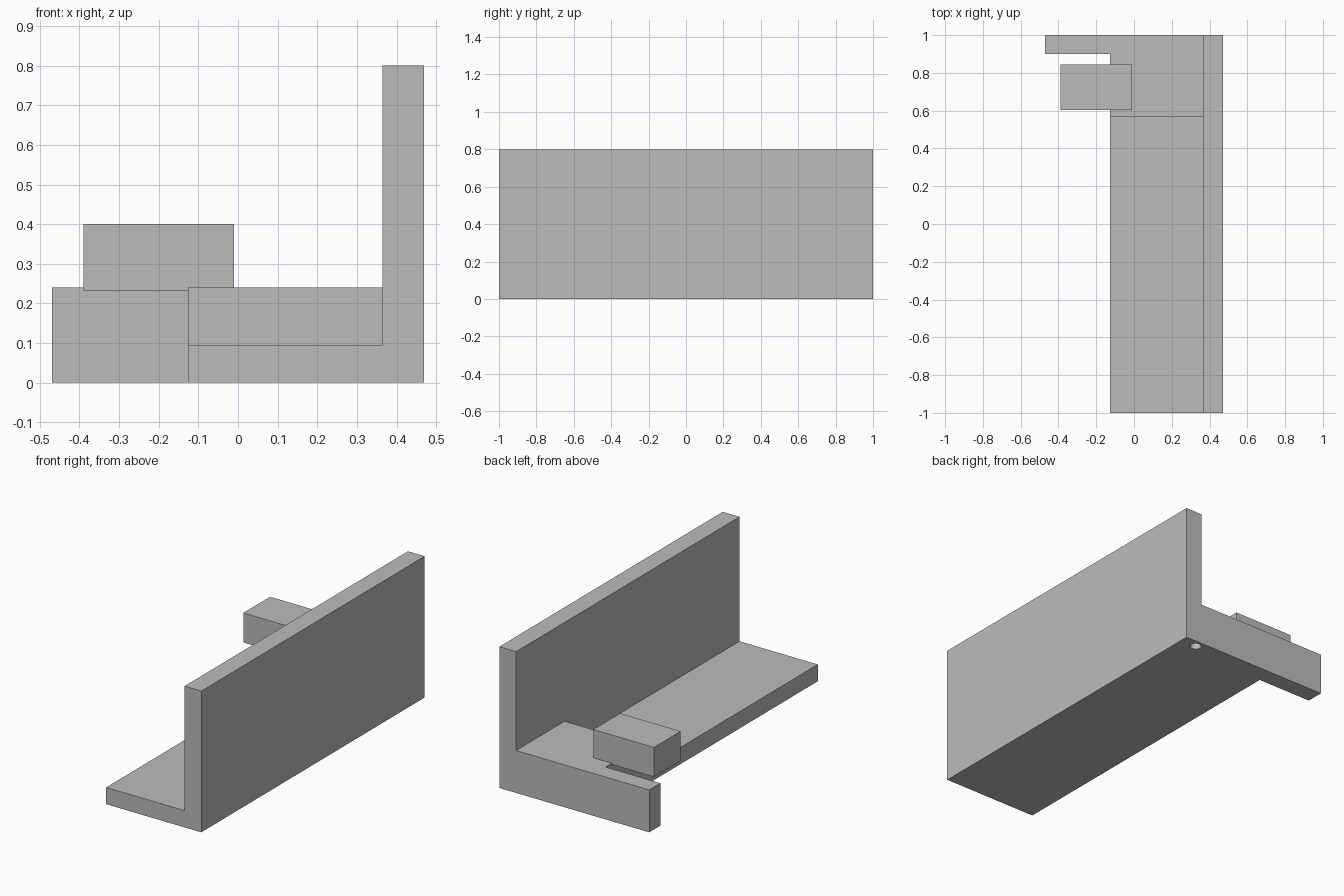
import bpy
import bmesh
from mathutils import Matrix, Vector

default = bpy.data.objects.get("Cube")
if default:
    bpy.data.objects.remove(default, do_unlink=True)

grey = bpy.data.materials.new("plain_grey")
grey.use_nodes = True
colour = (0.5, 0.5, 0.5, 1)
grey.diffuse_color = colour
grey.node_tree.nodes["Principled BSDF"].inputs["Base Color"].default_value = colour


def finish(name, bm):
    mesh = bpy.data.meshes.new(name)
    bm.to_mesh(mesh)
    bm.free()
    mesh.materials.append(grey)
    obj = bpy.data.objects.new(name, mesh)
    bpy.context.collection.objects.link(obj)
    return obj


def box(name, low, high):
    low, high = Vector(low), Vector(high)
    bm = bmesh.new()
    bmesh.ops.create_cube(bm, size=1, matrix=Matrix.Translation((low + high) / 2)
                          @ Matrix.Diagonal((*(high - low), 1)))
    return finish(name, bm)


def cylinder(name, centre, radius, depth):
    bm = bmesh.new()
    bmesh.ops.create_cone(bm, cap_ends=True, segments=32, radius1=radius,
                          radius2=radius, depth=depth,
                          matrix=Matrix.Translation(centre))
    return finish(name, bm)


def cut(target, cutter):
    cutter.hide_render = True
    mod = target.modifiers.new("cut", 'BOOLEAN')
    mod.operation = 'DIFFERENCE'
    mod.solver = 'EXACT'
    mod.object = cutter
    bpy.context.view_layer.objects.active = target
    bpy.ops.object.modifier_apply(modifier=mod.name)
    bpy.data.objects.remove(cutter, do_unlink=True)


WALL_X, SLAB_X = 0.365, -0.126

# Angled body: tall wall, thin base, raised rear step and side arm
body = box("angle_bracket", (-0.47, -1, 0), (0.47, 1, 0.8))
cut(body, box("space_over_step", (-2, -2, 0.24), (WALL_X, 2, 2)))
cut(body, box("space_over_base", (-2, -2, 0.095), (WALL_X, 0.566, 1)))
cut(body, box("space_beside_base", (-2, -2, -1), (SLAB_X, 0.9, 1)))

# Blind round hole in the underside
cut(body, cylinder("underside_hole", (0.37, 0.955, 0), 0.03, 0.3))

# Block resting on the raised step
box("stop_block", (-0.39, 0.604, 0.233), (-0.01, 0.844, 0.4))
